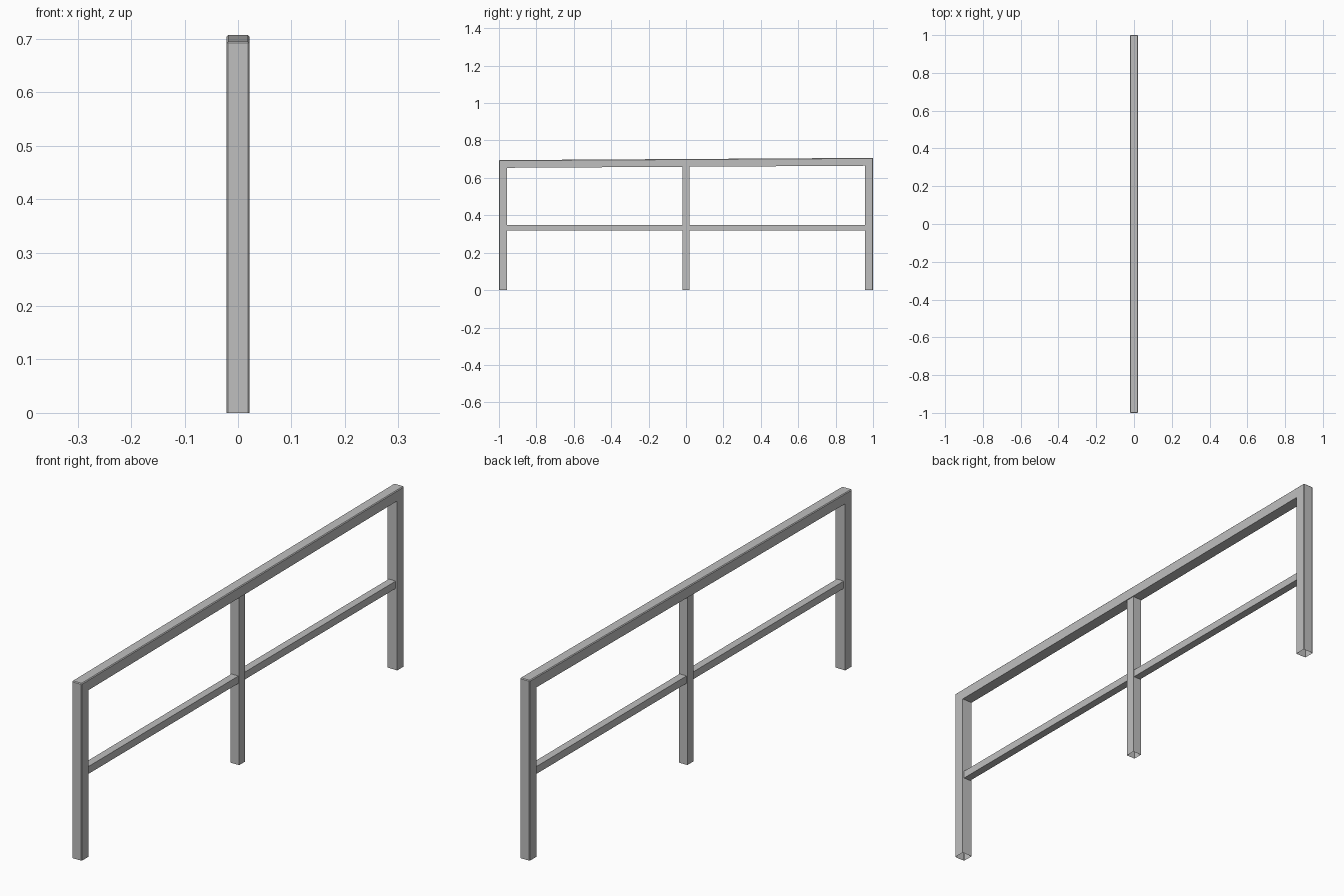
import bpy
import bmesh

default = bpy.data.objects.get("Cube")
if default:
    bpy.data.objects.remove(default, do_unlink=True)

GREY = (0.52, 0.52, 0.52, 1.0)
metal = bpy.data.materials.new("grey_metal")
metal.use_nodes = True
metal.diffuse_color = GREY
metal.node_tree.nodes["Principled BSDF"].inputs["Base Color"].default_value = GREY


def finish(name, bm):
    """Store the mesh as an object with the shared material."""
    mesh = bpy.data.meshes.new(name)
    bm.to_mesh(mesh)
    bm.free()
    mesh.materials.append(metal)
    obj = bpy.data.objects.new(name, mesh)
    bpy.context.collection.objects.link(obj)


def extrude_profile(points, half):
    """Extrude a (y, z) outline across x."""
    bm = bmesh.new()
    face = bm.faces.new([bm.verts.new((-half, y, z)) for y, z in points])
    new = bmesh.ops.extrude_face_region(bm, geom=[face])["geom"]
    verts = [v for v in new if isinstance(v, bmesh.types.BMVert)]
    bmesh.ops.translate(bm, verts=verts, vec=(2 * half, 0, 0))
    bmesh.ops.recalc_face_normals(bm, faces=bm.faces)
    return bm


def open_bottom(bm):
    """Leave tube ends on the floor open."""
    floor = [f for f in bm.faces if all(v.co.z < 0.001 for v in f.verts)]
    bmesh.ops.delete(bm, geom=floor, context="FACES_ONLY")


def box(name, half, y0, y1, z0, z1):
    bm = extrude_profile([(y0, z0), (y1, z0), (y1, z1), (y0, z1)], half)
    open_bottom(bm)
    finish(name, bm)


# Outer frame: end posts and gently rising top rail in one piece
OUT, INN = 1.0, 0.957
frame = extrude_profile([
    (-OUT, 0), (-OUT, 0.695), (OUT, 0.707), (OUT, 0),
    (INN, 0), (INN, 0.665), (-INN, 0.654), (-INN, 0),
], 0.0215)
open_bottom(frame)


def on_outside(v):
    return abs(v.co.y) > 0.99


# Chamfer the outer edges of the frame
outer = [e for e in frame.edges
         if all(on_outside(v) for v in e.verts)
         and any(v.co.z > 0.1 for v in e.verts)]
bmesh.ops.bevel(frame, geom=outer, offset=0.003, segments=1,
                affect="EDGES", profile=0.5)
finish("post_and_top_rail_frame", frame)

# Middle post and the lower rail on either side of it
box("middle_post", 0.0185, -0.019, 0.018, 0, 0.662)
box("lower_rail_front", 0.015, -INN, -0.019, 0.32, 0.349)
box("lower_rail_back", 0.015, 0.018, INN, 0.32, 0.349)
